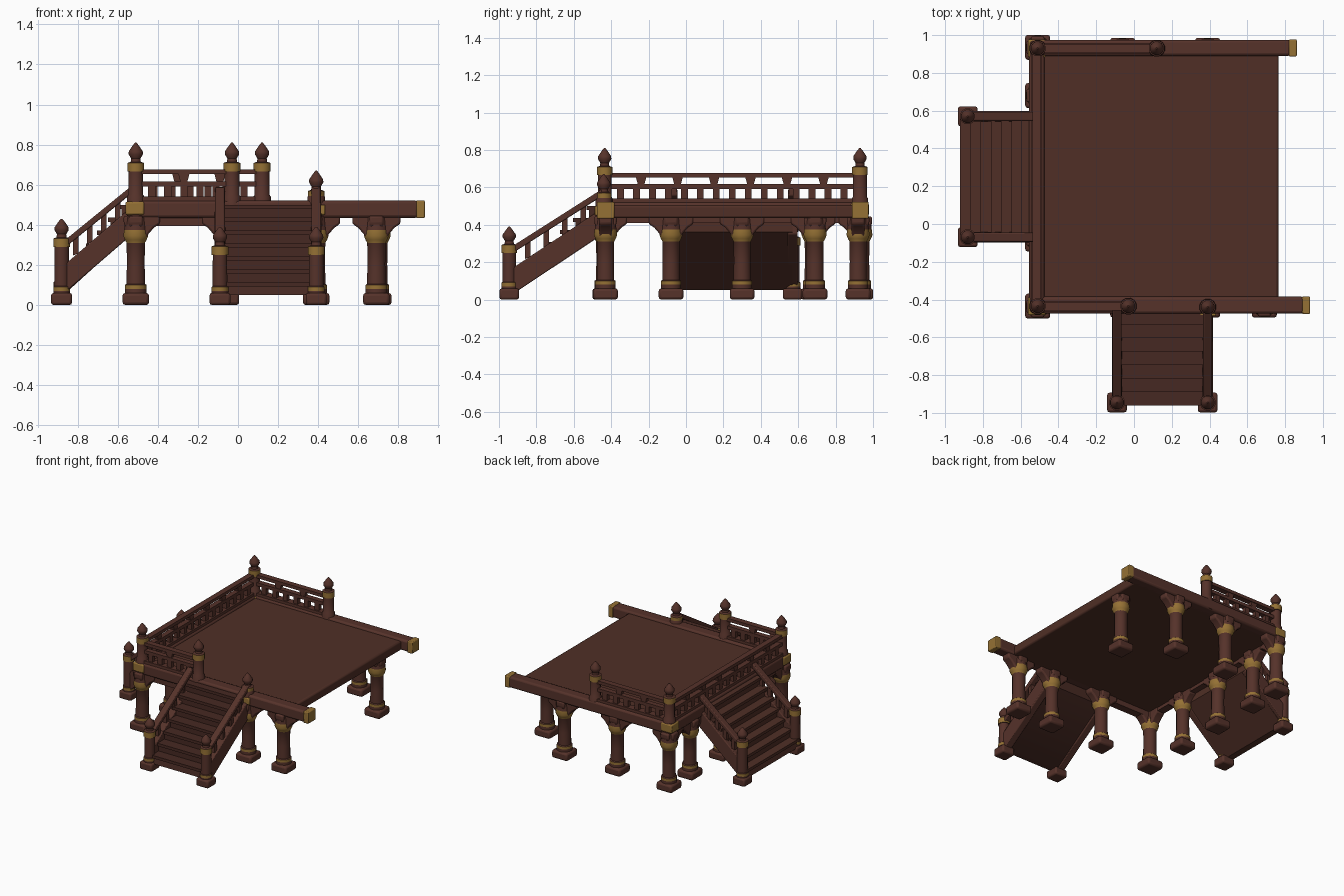
import bpy, bmesh, math
from mathutils import Vector

if "Cube" in bpy.data.objects:
    bpy.data.objects.remove(bpy.data.objects["Cube"])


def material(name, rgb):
    m = bpy.data.materials.new(name)
    m.diffuse_color = (*rgb, 1)
    m.use_nodes = True
    m.node_tree.nodes["Principled BSDF"].inputs["Base Color"].default_value = m.diffuse_color
    return m


WOOD = material("red brown wood", (0.092, 0.032, 0.023))
FLOOR = material("floor wood", (0.080, 0.028, 0.019))
DARK = material("dark step wood", (0.062, 0.022, 0.016))
GOLD = material("aged gold", (0.30, 0.165, 0.035))


def finish(bm, name, mats, bevel=0.0):
    bmesh.ops.recalc_face_normals(bm, faces=bm.faces)
    me = bpy.data.meshes.new(name)
    bm.to_mesh(me)
    bm.free()
    ob = bpy.data.objects.new(name, me)
    bpy.context.collection.objects.link(ob)
    for m in mats:
        me.materials.append(m)
    if bevel:
        b = ob.modifiers.new("soft edge", 'BEVEL')
        b.width, b.segments = bevel, 2
    return ob


def box(name, x0, x1, y0, y1, z0, z1, mat=WOOD, bevel=0.0):
    bm = bmesh.new()
    bmesh.ops.create_cube(bm, size=1)
    for v in bm.verts:
        v.co = ((x0 + x1) / 2 + v.co.x * (x1 - x0), (y0 + y1) / 2 + v.co.y * (y1 - y0),
                (z0 + z1) / 2 + v.co.z * (z1 - z0))
    return finish(bm, name, [mat], bevel)


def prism(name, profile, w0, w1, along, mat=WOOD, bevel=0.0):
    """Profile in (u, z), extruded over w. along='x': u is x, w is y; else swapped."""
    def place(u, w, z):
        return (u, w, z) if along == 'x' else (w, u, z)
    bm = bmesh.new()
    a = [bm.verts.new(place(u, w0, z)) for u, z in profile]
    b = [bm.verts.new(place(u, w1, z)) for u, z in profile]
    bm.faces.new(a)
    bm.faces.new(b)
    n = len(profile)
    for i in range(n):
        bm.faces.new((a[i], a[(i + 1) % n], b[(i + 1) % n], b[i]))
    return finish(bm, name, [mat], bevel)


def lathe(name, x, y, profile, gold=(), sides=12):
    """Turned part; faces whose centre height lies in a gold range become gold."""
    bm = bmesh.new()
    rings = []
    for r, z in profile:
        rings.append([bm.verts.new((x + r * math.cos(math.tau * (i + .5) / sides),
                                    y + r * math.sin(math.tau * (i + .5) / sides), z)) for i in range(sides)])
    bm.faces.new(rings[0])
    bm.faces.new(rings[-1])
    for lo, hi in zip(rings, rings[1:]):
        for i in range(sides):
            j = (i + 1) % sides
            f = bm.faces.new((lo[i], lo[j], hi[j], hi[i]))
            c = f.calc_center_median().z
            f.material_index = int(any(g0 < c < g1 for g0, g1 in gold))
    return finish(bm, name, [WOOD, GOLD])


def finial(name, x, y, z0, top):
    """Onion shaped tip above a gold collar."""
    h = top - z0
    lathe(name, x, y, [(.043, z0), (.043, z0 + .3 * h), (.026, z0 + .34 * h), (.024, z0 + .45 * h),
                       (.037, z0 + .60 * h), (.036, z0 + .70 * h), (.018, z0 + .88 * h), (.004, top)],
          gold=[(z0, z0 + .31 * h)])


def bracket(name, c, w, along, left=.12, right=.12):
    half = [(1, .445), (1, .405), (.75, .385), (.5, .35), (.38, .325)]
    prof = [(c - left * t, z) for t, z in half] + [(c + right * t, z) for t, z in reversed(half)]
    prism(name, prof, w - .035, w + .035, along, WOOD, .01)


# Deck floor and the beams around it
box("deck_floor", -.52, .765, -.43, .93, .435, .505, FLOOR, .012)
box("front_beam", -.55, .90, -.475, -.385, .435, .52, WOOD, .014)
box("back_beam", -.55, .83, .89, .975, .435, .52, WOOD, .014)
box("left_beam", -.555, -.475, -.47, .97, .435, .52, WOOD, .014)
box("left_under_beam", -.54, -.48, -.43, .93, .41, .44)
box("front_under_beam", -.51, -.06, -.46, -.40, .395, .44)
box("front_beam_gold_tip", .89, .932, -.477, -.383, .433, .522, GOLD, .006)
box("back_beam_gold_tip", .82, .862, .887, .977, .433, .522, GOLD, .006)
for y in (-.435, .93):
    box("corner_gold_wrap", -.562, -.468, y - .048, y + .048, .45, .515, GOLD, .008)

# Support posts under the deck: x, y, bracket reach (x-, x+, y-, y+)
L, S = .12, .06
supports = [(-.51, -.435, S, L, S, L), (-.06, -.43, L, L, S, S), (.39, -.43, L, L, S, S),
            (.69, -.43, L, L, S, S), (-.51, .935, S, L, L, S), (-.06, .92, L, L, S, S),
            (.39, .92, L, L, S, S), (.70, .69, S, S, S, S), (-.51, -.08, S, S, L, L),
            (-.51, .30, S, S, L, L), (-.51, .68, S, S, L, L)]
for x, y, xl, xr, yl, yr in supports:
    box("support_foot", x - .066, x + .066, y - .066, y + .066, 0, .06, WOOD, .014)
    lathe("support_post", x, y,
          [(.056, .055), (.056, .08), (.056, .10), (.048, .105), (.046, .20), (.047, .31), (.056, .325),
           (.064, .345), (.060, .375), (.054, .44)],
          gold=[(.075, .10), (.31, .375)])
    bracket("support_bracket_x", x, y, 'x', xl, xr)
    bracket("support_bracket_y", y, x, 'y', yl, yr)

# Railing posts above the deck
for x, y, top in [(-.51, -.435, .81), (-.03, -.435, .81), (-.51, .93, .81), (.12, .93, .81), (.39, -.44, .67)]:
    lathe("railing_post", x, y, [(.045, .44), (.045, .54), (.038, .55), (.038, top - .14)])
    finial("railing_finial", x, y, top - .145, top)
box("stair_post_gold_plate", .345, .435, -.488, -.39, .45, .50, GOLD, .006)


def railing(name, u0, u1, w, along):
    def bar(part, a, b, h, z0, z1):
        prism(name + part, [(a, z0), (b, z0), (b, z1), (a, z1)], w - h, w + h, along)
    bar("_top_rail", u0, u1, .022, .653, .677)
    bar("_middle_rail", u0, u1, .02, .592, .617)
    bar("_bottom_rail", u0, u1, .028, .515, .54)
    n = round((u1 - u0) / .085)
    for i in range(1, n):
        u = u0 + (u1 - u0) * i / n
        bar("_lower_baluster", u - .018, u + .018, .016, .53, .60)
    n = max(2, round((u1 - u0) / .2))
    for i in range(1, n):
        u = u0 + (u1 - u0) * i / n
        prism(name + "_upper_block", [(u - .016, .61), (u + .016, .61), (u + .028, .655), (u - .028, .655)],
              w - .016, w + .016, along)


railing("front_railing", -.51, -.03, -.435, 'x')
railing("back_railing", -.51, .12, .93, 'x')
railing("left_railing", -.435, .93, -.515, 'y')


def slope_bar(name, u0, u1, z0, z1, thick0, thick1, w, half, along, bevel=.006):
    prism(name, [(u0, z0 - thick0), (u1, z1 - thick1), (u1, z1), (u0, z0)], w - half, w + half, along, WOOD, bevel)


def staircase(name, along, u0, u1, w0, w1, post_u, rail0, rail1, post_top, mat):
    """Solid flight with sloped underside, stringers, handrails and foot posts."""
    n, zb, zt = 7, .05, .50
    run, rise = (u1 - u0) / n, (zt - zb) / n
    prof = [(u0 + .05, zb), (u0, zb)]
    for i in range(n):
        z = zb + rise * (i + 1)
        prof += [(u0 + run * i + .012, z - .022), (u0 + run * i, z - .022),
                 (u0 + run * i, z), (u0 + run * (i + 1) + .012, z)]
    prof.append((u1 + .012, .36))
    prism(name + "_steps", prof, w0, w1, along, mat)
    a, b = post_u, u1 + .01
    for w in (w0, w1):
        slope_bar(name + "_stringer", a + .02, b, rail0 - .105, rail1 - .105, .14, .14, w, .027, along)
        slope_bar(name + "_handrail", a, b, rail0, rail1, .038, .038, w, .024, along)
        for i in range(1, 5):
            t = i / 5
            u, z = a + (b - a) * t, rail0 + (rail1 - rail0) * t
            prism(name + "_baluster", [(u - .014, z - .12), (u + .014, z - .11), (u + .014, z - .02), (u - .014, z - .03)],
                  w - .014, w + .014, along)
        x, y = (post_u, w) if along == 'x' else (w, post_u)
        box(name + "_foot", x - .052, x + .052, y - .052, y + .052, 0, .06, WOOD, .012)
        g = post_top - .14
        lathe(name + "_post", x, y, [(.043, .055), (.043, .07), (.043, .09), (.038, .095), (.037, g + .01)],
              gold=[(.07, .09)])
        finial(name + "_finial", x, y, g, post_top)


staircase("front_stairs", 'y', -.96, -.46, -.09, .39, -.945, .275, .59, .39, DARK)
staircase("left_stairs", 'x', -.92, -.54, -.07, .57, -.88, .31, .595, .43, FLOOR)

# Smooth the turned parts while keeping hard edges
for ob in bpy.context.scene.objects:
    ob.select_set(True)
    bpy.context.view_layer.objects.active = ob
bpy.ops.object.shade_smooth_by_angle(angle=math.radians(35))
